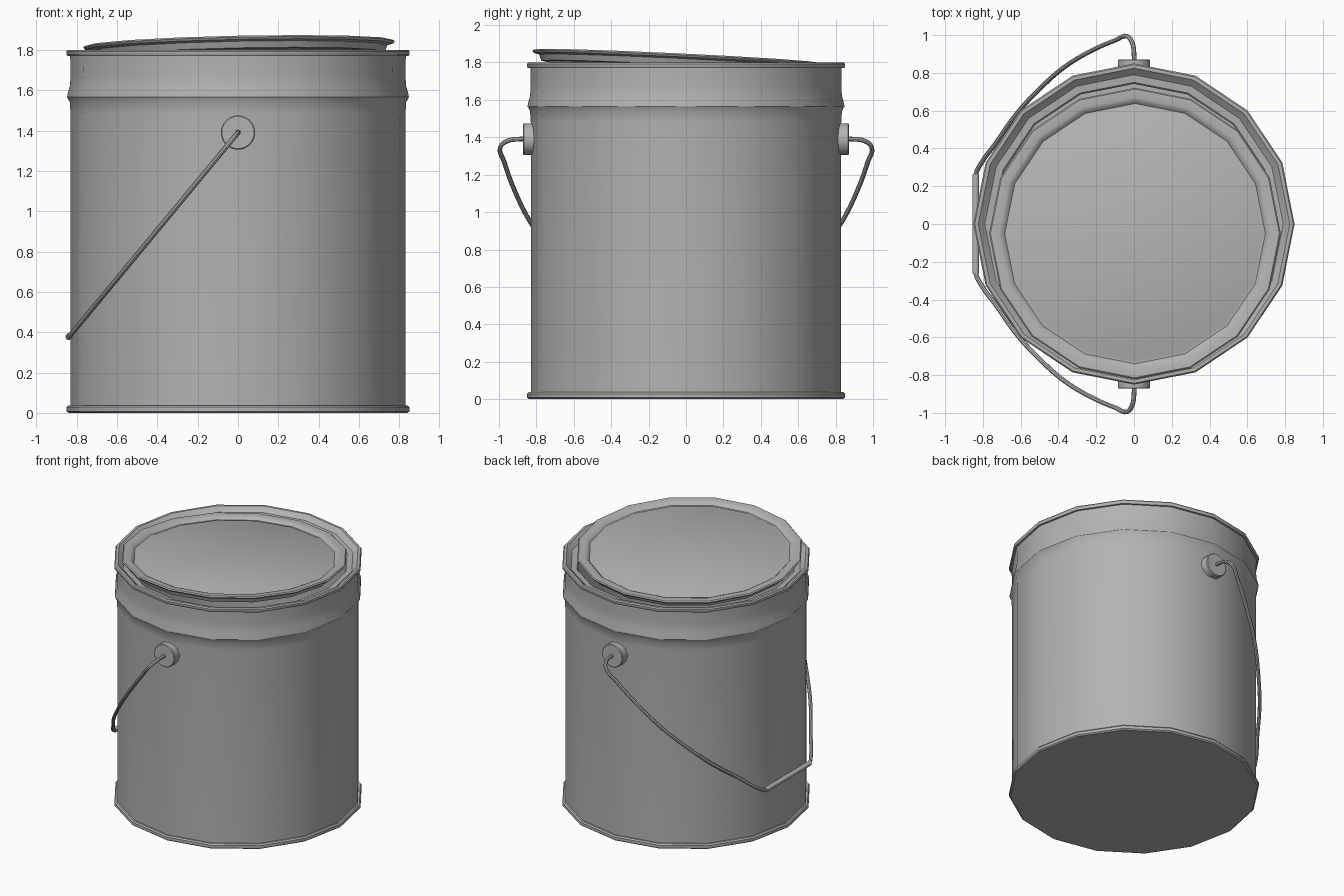
import bpy, bmesh
from math import sin, cos, tau, radians
from mathutils import Vector

cube = bpy.data.objects.get("Cube")
if cube:
    bpy.data.objects.remove(cube, do_unlink=True)

SIDES = 16

metal = bpy.data.materials.new("grey metal")
metal.use_nodes = True
colour = (0.45, 0.45, 0.45, 1)
metal.diffuse_color = colour
metal.node_tree.nodes["Principled BSDF"].inputs["Base Color"].default_value = colour


def finish(obj):
    """Give an object the metal colour and smooth shading with sharp edges."""
    obj.data.materials.clear()
    obj.data.materials.append(metal)
    bpy.ops.object.select_all(action='DESELECT')
    obj.select_set(True)
    bpy.context.view_layer.objects.active = obj
    bpy.ops.object.shade_smooth_by_angle(angle=radians(32))
    return obj


def lathe(name, profile, sides=SIDES):
    """Turn an (r, z) profile around z; r = 0 ends become a single point."""
    bm = bmesh.new()
    rings = []
    for r, z in profile:
        if r == 0:
            rings.append([bm.verts.new((0, 0, z))] * sides)
        else:
            rings.append([bm.verts.new((r * cos(tau * i / sides), r * sin(tau * i / sides), z))
                          for i in range(sides)])
    for low, high in zip(rings, rings[1:]):
        for i in range(sides):
            j = (i + 1) % sides
            corners = dict.fromkeys((low[i], low[j], high[j], high[i]))
            bm.faces.new(list(corners))
    bmesh.ops.recalc_face_normals(bm, faces=bm.faces)
    mesh = bpy.data.meshes.new(name)
    bm.to_mesh(mesh)
    bm.free()
    obj = bpy.data.objects.new(name, mesh)
    bpy.context.collection.objects.link(obj)
    return finish(obj)


# Bucket: rolled base, wall with a swage ring, rolled rim, lid ledge, inside
lathe("bucket", [
    (0, 0), (0.84, 0), (0.85, 0.008), (0.85, 0.028), (0.842, 0.037), (0.83, 0.037),
    (0.83, 1.48), (0.834, 1.54), (0.847, 1.565), (0.845, 1.58), (0.834, 1.62),
    (0.83, 1.67), (0.832, 1.77), (0.845, 1.77), (0.85, 1.778), (0.85, 1.792),
    (0.843, 1.8), (0.825, 1.8), (0.815, 1.79), (0.79, 1.768), (0.75, 1.764),
    (0.742, 1.755), (0.742, 1.71), (0.76, 1.71), (0.815, 1.66), (0.815, 0.03), (0, 0.03)])

# Lid: recessed panel, groove and flange, resting tilted in the opening
lid = lathe("lid", [
    (0, -0.015), (0.665, -0.015), (0.68, -0.022), (0.69, -0.022), (0.705, -0.006),
    (0.72, 0), (0.765, 0), (0.772, -0.007), (0.765, -0.018), (0.735, -0.026),
    (0.722, -0.058), (0.705, -0.062), (0.69, -0.035), (0, -0.03)])
lid.location = (0.005, -0.05, 1.834)
lid.rotation_euler = (radians(-2.7), radians(-1.15), 0)

# Ears that hold the wire
for side, label in ((-1, "front"), (1, "back")):
    ear = lathe(label + "_ear", [(0, 0), (0.085, 0), (0.085, 0.055), (0.08, 0.06), (0, 0.06)], 32)
    ear.location = (0, side * 0.812, 1.39)
    ear.rotation_euler.x = -side * radians(90)

# Wire handle: one half path, mirrored across y, lying in a sloping plane
half = [(0, 0.84), (0, 0.9), (-0.008, 0.955), (-0.035, 0.993), (-0.1, 0.972), (-0.22, 0.92),
        (-0.37, 0.83), (-0.5, 0.715), (-0.62, 0.585), (-0.73, 0.43), (-0.81, 0.32),
        (-0.838, 0.26), (-0.838, 0.15)]
path = half + [(x, -y) for x, y in reversed(half)]
curve = bpy.data.curves.new("wire_handle", 'CURVE')
curve.dimensions = '3D'
curve.bevel_depth = 0.0125
curve.bevel_resolution = 2
curve.resolution_u = 4
curve.use_fill_caps = True
spline = curve.splines.new('BEZIER')
spline.bezier_points.add(len(path) - 1)
for point, (x, y) in zip(spline.bezier_points, path):
    point.co = Vector((x, y, 1.39 + 1.208 * x))
    point.handle_left_type = point.handle_right_type = 'AUTO'
wire = bpy.data.objects.new("wire_handle", curve)
bpy.context.collection.objects.link(wire)
bpy.ops.object.select_all(action='DESELECT')
wire.select_set(True)
bpy.context.view_layer.objects.active = wire
bpy.ops.object.convert(target='MESH')
finish(bpy.context.view_layer.objects.active)

# Grip sleeve around the middle of the wire
grip = lathe("grip", [(0, -0.262), (0.018, -0.262), (0.018, 0.262), (0, 0.262)], 12)
grip.location = (-0.838, 0, 0.378)
grip.rotation_euler.x = radians(90)
